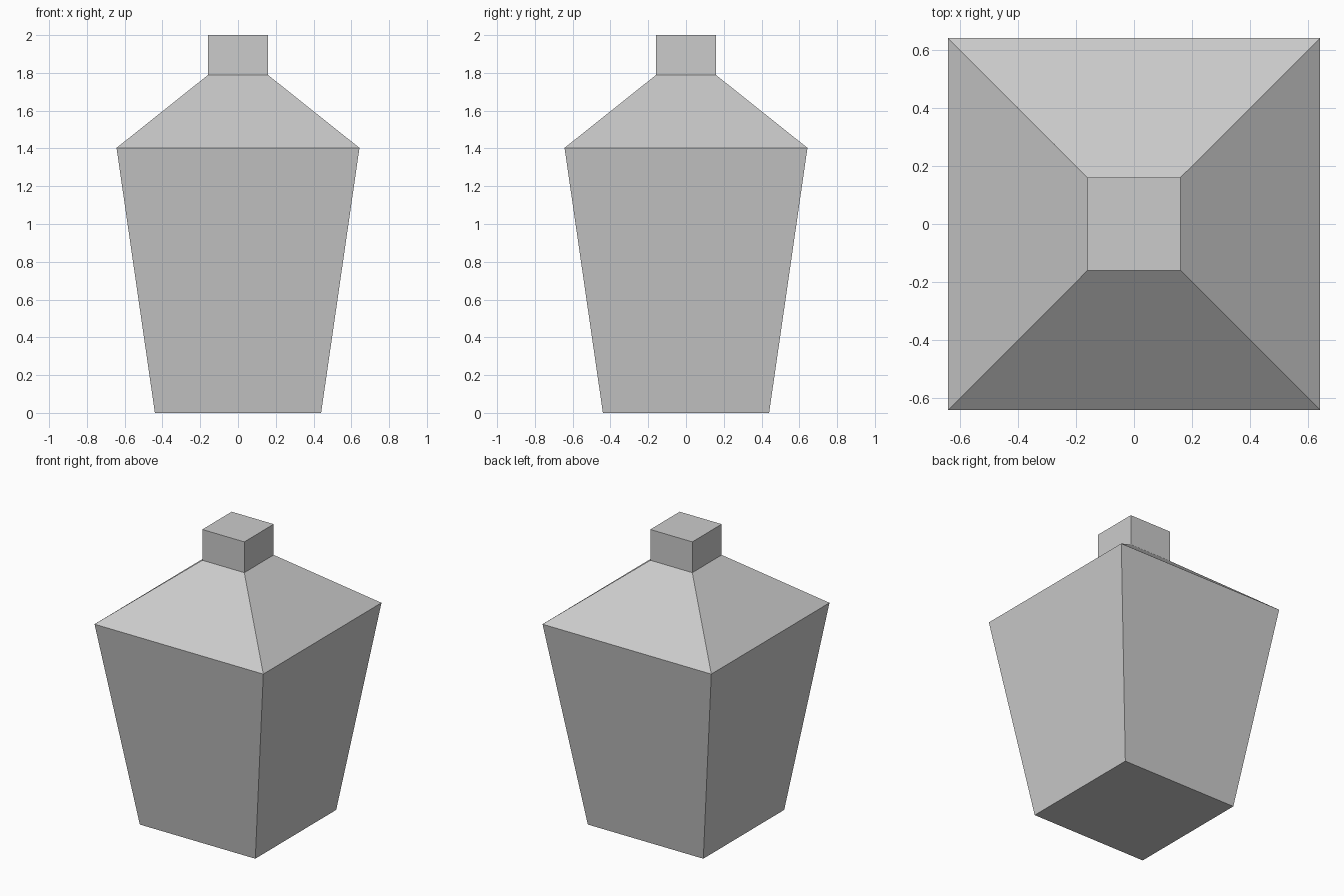
import bpy, bmesh

if "Cube" in bpy.data.objects:
    bpy.data.objects.remove(bpy.data.objects["Cube"])

# Square profile: (half width, height) from foot to top of the neck
PROFILE = [(0.44, 0.0), (0.643, 1.403), (0.16, 1.788), (0.16, 2.0)]
CORNERS = [(-1, -1), (1, -1), (1, 1), (-1, 1)]


def square_loft(name, profile):
    """Closed flat-faced solid through a stack of square sections."""
    bm = bmesh.new()
    rings = [[bm.verts.new((sx * w, sy * w, z)) for sx, sy in CORNERS]
             for w, z in profile]
    for low, high in zip(rings, rings[1:]):
        for i in range(4):
            j = (i + 1) % 4
            bm.faces.new((low[i], low[j], high[j], high[i]))
    bm.faces.new(rings[0][::-1])
    bm.faces.new(rings[-1])
    mesh = bpy.data.meshes.new(name)
    bm.to_mesh(mesh)
    bm.free()
    obj = bpy.data.objects.new(name, mesh)
    bpy.context.collection.objects.link(obj)
    return obj


# Tapered body, sloped shoulders and neck as one closed shell
square_loft("lantern_body", PROFILE)
